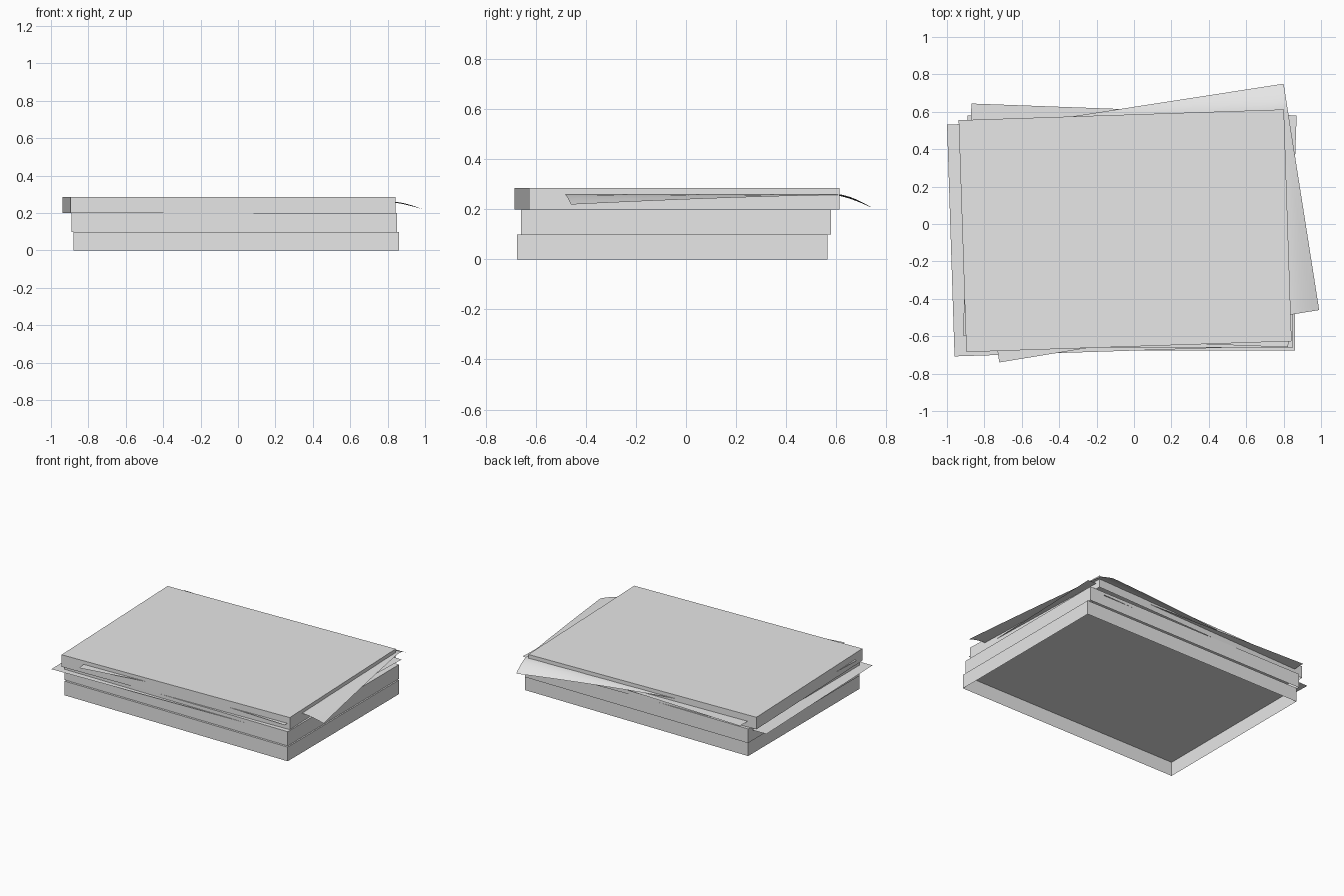
import bpy
import bmesh
import math
from mathutils import Matrix, Vector

cube = bpy.data.objects.get("Cube")
if cube:
    bpy.data.objects.remove(cube, do_unlink=True)

WIDTH, DEPTH = 1.74, 1.24          # shared paper size

paper = bpy.data.materials.new("paper_white")
paper.use_nodes = True
paper.diffuse_color = (0.8, 0.8, 0.8, 1)
paper.node_tree.nodes["Principled BSDF"].inputs["Base Color"].default_value = (0.8, 0.8, 0.8, 1)


def finish(bm, name, location=(0, 0, 0), angle=0.0):
    """Turn a bmesh into a placed, coloured object."""
    mesh = bpy.data.meshes.new(name)
    bm.to_mesh(mesh)
    bm.free()
    mesh.materials.append(paper)
    obj = bpy.data.objects.new(name, mesh)
    obj.location = location
    obj.rotation_euler.z = math.radians(angle)
    bpy.context.collection.objects.link(obj)
    return obj


def paper_stack(name, x, y, bottom, height, angle=0.0):
    """Thick pile of paper: a box left open underneath."""
    bm = bmesh.new()
    bmesh.ops.create_cube(bm, size=1)
    bmesh.ops.transform(bm, verts=bm.verts,
                        matrix=Matrix.Translation((0, 0, height / 2))
                        @ Matrix.Diagonal((WIDTH, DEPTH, height, 1)))
    underside = [f for f in bm.faces if f.normal.z < -0.5]
    bmesh.ops.delete(bm, geom=underside, context='FACES')
    return finish(bm, name, (x, y, bottom), angle)


def flat_sheet(name, x, y, z, angle):
    """Single loose sheet poking out of the pile."""
    bm = bmesh.new()
    bmesh.ops.create_grid(bm, x_segments=1, y_segments=1, size=0.5)
    bmesh.ops.scale(bm, vec=(WIDTH, DEPTH, 1), verts=bm.verts)
    return finish(bm, name, (x, y, z), angle)


# Three piles, the top one slightly turned
TOP_X, TOP_Y, TOP_ANGLE = -0.0475, -0.036, 1.9
paper_stack("bottom_stack", -0.01, -0.055, 0.0, 0.1)
paper_stack("middle_stack", -0.02, -0.04, 0.1, 0.1)
paper_stack("top_stack", TOP_X, TOP_Y, 0.2, 0.085, TOP_ANGLE)

# Flat loose sheets
flat_sheet("lower_loose_sheet", -0.11, -0.06, 0.175, 1.85)
flat_sheet("upper_loose_sheet", -0.0225, -0.0075, 0.24, -2.1)

# Drooping sheet: flat inside the pile, bending down where it overhangs
front_left, front_right = Vector((-0.72, -0.74, 0.26)), Vector((0.99, -0.46, 0.26))
back_left, back_right = Vector((-0.92, 0.484, 0.26)), Vector((0.80, 0.75, 0.26))
to_stack = Matrix.Rotation(math.radians(-TOP_ANGLE), 4, 'Z')
bm = bmesh.new()
bmesh.ops.create_grid(bm, x_segments=48, y_segments=40, size=0.5)
for v in bm.verts:
    s, t = v.co.x + 0.5, v.co.y + 0.5
    p = front_left.lerp(front_right, s).lerp(back_left.lerp(back_right, s), t)
    local = to_stack @ (p - Vector((TOP_X, TOP_Y, 0)))
    over_right = max(0.0, local.x - WIDTH / 2)
    over_back = max(0.0, local.y - DEPTH / 2)
    p.z -= 0.68 * over_right ** 1.5 + 1.12 * over_back ** 1.5
    v.co = p
for f in bm.faces:
    f.smooth = True
finish(bm, "drooping_sheet")
